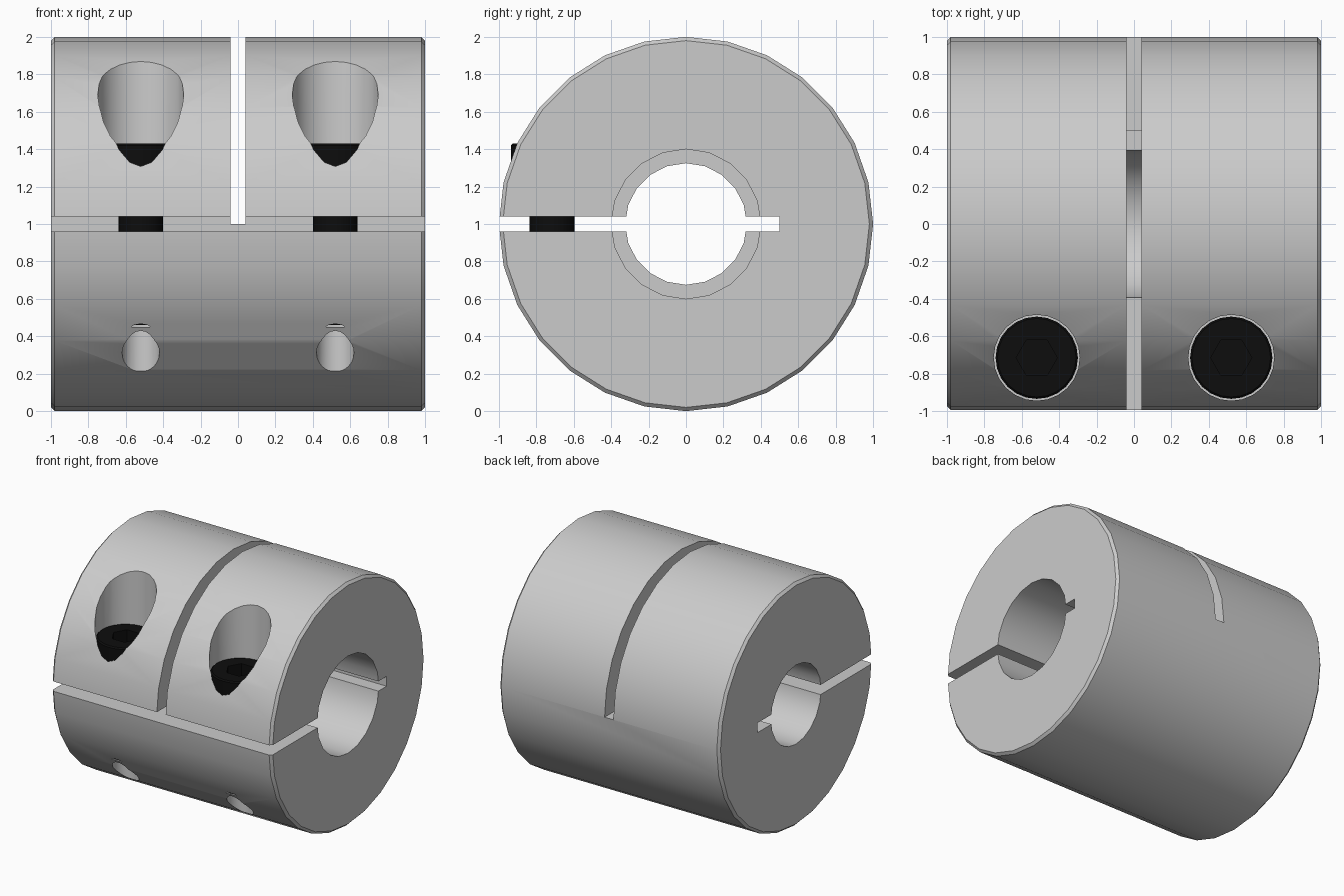
import bpy, bmesh, math

if "Cube" in bpy.data.objects:
    bpy.data.objects.remove(bpy.data.objects["Cube"])

BOLT_X, BOLT_Y = 0.52, -0.715


def lathe(name, profile, sides, axis="Z", loc=(0, 0, 0)):
    """Closed solid from (radius, height) rings along an axis."""
    bm = bmesh.new()
    rings = []
    for r, h in profile:
        ring = []
        for i in range(sides):
            a = 2 * math.pi * i / sides
            c, s = r * math.cos(a), r * math.sin(a)
            p = (c, s, h) if axis == "Z" else (h, s, c)
            ring.append(bm.verts.new(p))
        rings.append(ring)
    for lo, hi in zip(rings, rings[1:]):
        for i in range(sides):
            j = (i + 1) % sides
            bm.faces.new((lo[i], lo[j], hi[j], hi[i]))
    bm.faces.new(rings[0])
    bm.faces.new(rings[-1])
    bmesh.ops.recalc_face_normals(bm, faces=bm.faces)
    me = bpy.data.meshes.new(name)
    bm.to_mesh(me)
    bm.free()
    ob = bpy.data.objects.new(name, me)
    ob.location = loc
    bpy.context.collection.objects.link(ob)
    return ob


def box(name, lo, hi):
    bpy.ops.mesh.primitive_cube_add(size=1, location=[(a + b) / 2 for a, b in zip(lo, hi)])
    ob = bpy.context.object
    ob.name = name
    ob.scale = [b - a for a, b in zip(lo, hi)]
    return ob


def activate(ob):
    bpy.ops.object.select_all(action="DESELECT")
    ob.select_set(True)
    bpy.context.view_layer.objects.active = ob


def cut(ob, cutter):
    cutter.hide_render = True
    activate(ob)
    m = ob.modifiers.new("cut", "BOOLEAN")
    m.operation, m.solver, m.object = "DIFFERENCE", "EXACT", cutter
    bpy.ops.object.modifier_apply(modifier=m.name)
    bpy.data.objects.remove(cutter)


def smooth(ob):
    activate(ob)
    bpy.ops.object.shade_smooth_by_angle(angle=math.radians(30))


# Chamfered coupling body along x
body = lathe("coupling_body", [(0.98, -1), (1, -0.98), (1, 0.98), (0.98, 1)], 28, "X", (0, 0, 1))

# Stepped shaft bore: narrow on the left, wide on the right
cut(body, lathe("bore_cutter", [(0.325, -1.2), (0.325, -0.04), (0.4, -0.04), (0.4, 1.2)], 20, "X", (0, 0, 1)))

# Counterbore, clearance and threaded hole for each clamp bolt
for side in (-1, 1):
    cut(body, lathe("bolt_hole_cutter",
                    [(0.1, -0.2), (0.1, 0.45), (0.125, 0.45), (0.125, 1.19), (0.23, 1.19), (0.23, 2.2)],
                    24, "Z", (side * BOLT_X, BOLT_Y, 0)))

# Clamp slit and upper cross slot
cut(body, box("slit_cutter", (-1.2, -1.2, 0.96), (1.2, 0.5, 1.04)))
cut(body, box("slot_cutter", (-0.04, -1.2, 1.0), (0.04, 1.2, 2.2)))
smooth(body)

# Black socket-head clamp bolts
black = bpy.data.materials.new("black_steel")
black.diffuse_color = (0.004, 0.004, 0.004, 1)
black.use_nodes = True
black.node_tree.nodes["Principled BSDF"].inputs["Base Color"].default_value = black.diffuse_color
for side, label in ((-1, "left"), (1, "right")):
    loc = (side * BOLT_X, BOLT_Y, 0)
    bolt = lathe(label + "_clamp_bolt",
                 [(0.12, 0.46), (0.12, 1.2), (0.22, 1.2), (0.22, 1.42), (0.21, 1.43)], 24, "Z", loc)
    cut(bolt, lathe("socket_cutter", [(0.11, 1.31), (0.11, 1.6)], 6, "Z", loc))
    bolt.data.materials.clear()
    bolt.data.materials.append(black)
    smooth(bolt)
